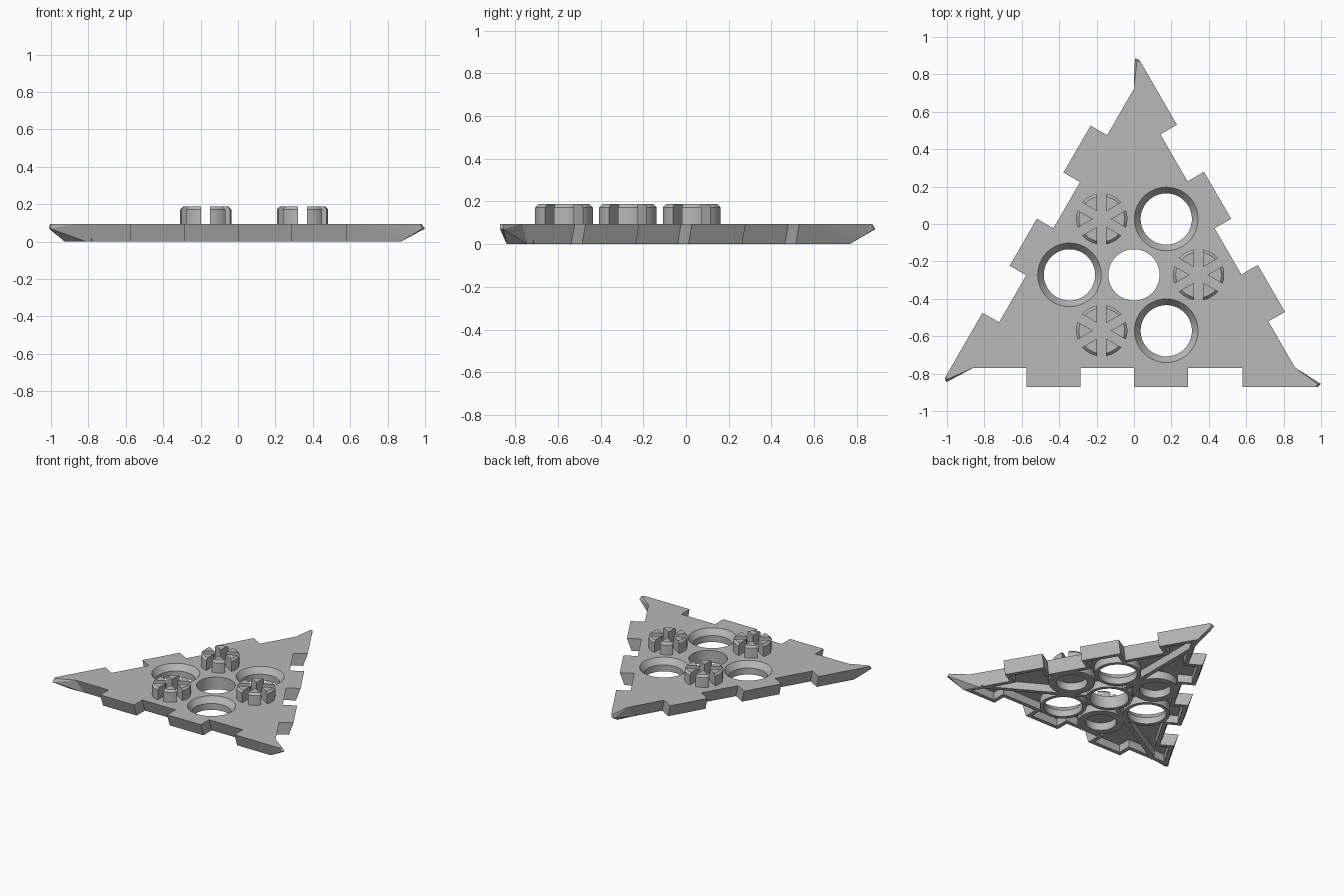
import bpy, bmesh, math
from mathutils import Vector, Matrix

if "Cube" in bpy.data.objects:
    bpy.data.objects.remove(bpy.data.objects["Cube"])

CY = -0.272                       # centre of the three-fold symmetry
TOP, ROOF = 0.095, 0.06           # plate top and ceiling of the hollow underside
ORBIT, HOLE, RING = 0.345, 0.137, 0.164
LEAN = 0.033                      # inward lean of the side walls

grey = bpy.data.materials.new("light_grey")
grey.use_nodes = True
grey.diffuse_color = (0.48, 0.48, 0.48, 1)
grey.node_tree.nodes["Principled BSDF"].inputs["Base Color"].default_value = grey.diffuse_color


def make(name, bm):
    bmesh.ops.recalc_face_normals(bm, faces=bm.faces)
    mesh = bpy.data.meshes.new(name)
    bm.to_mesh(mesh)
    bm.free()
    mesh.materials.append(grey)
    obj = bpy.data.objects.new(name, mesh)
    bpy.context.collection.objects.link(obj)
    return obj


def stack(bm, loops):
    """Closed solid through loops with equal point counts."""
    rows = [[bm.verts.new(p) for p in loop] for loop in loops]
    for a, b in zip(rows, rows[1:]):
        for i in range(len(a)):
            j = (i + 1) % len(a)
            bm.faces.new((a[i], a[j], b[j], b[i]))
    bm.faces.new(rows[0][::-1])
    bm.faces.new(rows[-1])


def circle(r, z, centre, n=64):
    return [(centre.x + r * math.cos(math.tau * i / n),
             centre.y + r * math.sin(math.tau * i / n), z) for i in range(n)]


def combine(target, other, operation):
    mod = target.modifiers.new("cut", 'BOOLEAN')
    mod.operation, mod.object, mod.solver = operation, other, 'EXACT'
    bpy.context.view_layer.update()
    deps = bpy.context.evaluated_depsgraph_get()
    mesh = bpy.data.meshes.new_from_object(target.evaluated_get(deps))
    target.modifiers.clear()
    target.data = mesh
    bpy.data.objects.remove(other)


def polar(r, degrees):
    a = math.radians(degrees)
    return Vector((r * math.cos(a), CY + r * math.sin(a), 0))


def three_sides(points):
    """Repeat one side's points around the triangle."""
    out = []
    for k in range(3):
        turn = Matrix.Rotation(math.tau * k / 3, 3, 'Z')
        out += [turn @ Vector(p) + Vector((0, CY, 0)) for p in points]
    return out


def inset(points, w):
    out = []
    for i, p in enumerate(points):
        d1 = (p - points[i - 1]).normalized()
        d2 = (points[(i + 1) % len(points)] - p).normalized()
        n1, n2 = Vector((-d1.y, d1.x, 0)), Vector((-d2.y, d2.x, 0))
        out.append(p + (n1 + n2) * w / (1 + n1.dot(n2)))
    return out


# Plate outline: one side with its interlocking tabs
INNER, OUTER = -0.498, -0.6
steps = [(-0.575, 0), (-0.575, 1), (-0.285, 1), (-0.285, 0), (0, 0),
         (0, 1), (0.29, 1), (0.29, 0), (0.58, 0), (0.58, 1)]
tabs = [(x, OUTER if out else INNER) for x, out in steps]
top = [(-0.86, INNER, TOP)] + [(x, y, TOP) for x, y in tabs] + [(0.972, OUTER, TOP), (0.982, -0.585, TOP)]
low = [(-0.81, INNER + LEAN, 0)] + [(x, y + LEAN, 0) for x, y in tabs] + [(0.87, OUTER + LEAN, 0)]
nose = (1.0, -0.583, 0.07)
nose_low = (0.985, -0.598, 0.07)

bm = bmesh.new()
upper = [bm.verts.new(p) for p in three_sides(top)]
lower = [bm.verts.new(p) for p in three_sides(low)]
noses = [bm.verts.new(p) for p in three_sides([nose_low, nose])]
bm.faces.new(upper)
bm.faces.new(lower[::-1])
nt, nl = len(top), len(low)
for k in range(3):
    u = upper[k * nt:(k + 1) * nt]
    l = lower[k * nl:(k + 1) * nl]
    a, b = noses[2 * k:2 * k + 2]
    u_next, l_next = upper[(k + 1) * nt % (3 * nt)], lower[(k + 1) * nl % (3 * nl)]
    for i in range(nl - 2):
        bm.faces.new((u[i], u[i + 1], l[i + 1], l[i]))
    # Pointed corner, undercut below
    for face in ((u[-3], u[-2], a, l[-1], l[-2]), (u[-2], u[-1], b, a), (a, b, l[-1]),
                 (u[-1], u_next, b), (u_next, l_next, b), (l_next, l[-1], b)):
        bm.faces.new(face)
bmesh.ops.triangulate(bm, faces=[f for f in bm.faces if len(f.verts) == 5])
plate = make("plate", bm)

# Hollow underside
rim = inset(three_sides(low), 0.03)
bm = bmesh.new()
stack(bm, [[(p.x, p.y, z) for p in rim] for z in (-0.05, ROOF)])
combine(plate, make("underside_cutter", bm), 'DIFFERENCE')

# Corner ribs
for angle in (90, 210, 330):
    along = polar(1, angle) - Vector((0, CY, 0))
    side = Vector((-along.y, along.x, 0)) * 0.016
    ends = polar(0.15, angle), polar(0.915, angle)
    foot = [ends[0] - side, ends[1] - side, ends[1] + side, ends[0] + side]
    bm = bmesh.new()
    stack(bm, [[(p.x, p.y, z) for p in foot] for z in (0, 0.075)])
    combine(plate, make("rib", bm), 'UNION')

# Collars below every hole and stud
centre = polar(0, 0)
sockets = [polar(ORBIT, a) for a in (60, 180, 300)]
stud_spots = [polar(ORBIT, a) for a in (0, 120, 240)]
for spot in [centre] + sockets + stud_spots:
    bm = bmesh.new()
    stack(bm, [circle(RING, z, spot) for z in (0, 0.075)])
    combine(plate, make("collar", bm), 'UNION')

# Straight centre hole, flared sockets and blind bores
cuts = [(centre, [(HOLE, -0.1), (HOLE, 0.2)])]
cuts += [(s, [(HOLE, -0.1), (HOLE, 0.05), (0.17, TOP), (0.17, 0.2)]) for s in sockets]
cuts += [(s, [(0.11, -0.1), (0.11, ROOF)]) for s in stud_spots]
for spot, profile in cuts:
    bm = bmesh.new()
    stack(bm, [circle(r, z, spot) for r, z in profile])
    combine(plate, make("hole_cutter", bm), 'DIFFERENCE')

# Studs: six wedges parted by slots, chamfered at the top
SLOT = 0.024


def wedge(r, z, spot, turn):
    half = math.pi / 6 - math.asin(SLOT / r)
    arc = [turn - half + 2 * half * i / 8 for i in range(9)]
    pts = [(r * math.cos(a), r * math.sin(a)) for a in arc]
    pts.append((2 * SLOT * math.cos(turn), 2 * SLOT * math.sin(turn)))
    return [(spot.x + x, spot.y + y, z) for x, y in pts]


studs = []
for spot in stud_spots:
    bm = bmesh.new()
    for k in range(6):
        stack(bm, [wedge(r, z, spot, k * math.pi / 3)
                   for r, z in ((0.137, 0.09), (0.137, 0.172), (0.122, 0.187))])
    studs.append(make("slotted_stud", bm))

# Shading
bpy.ops.object.select_all(action='DESELECT')
for obj in [plate] + studs:
    obj.select_set(True)
bpy.context.view_layer.objects.active = plate
bpy.ops.object.shade_smooth_by_angle(angle=math.radians(20))
